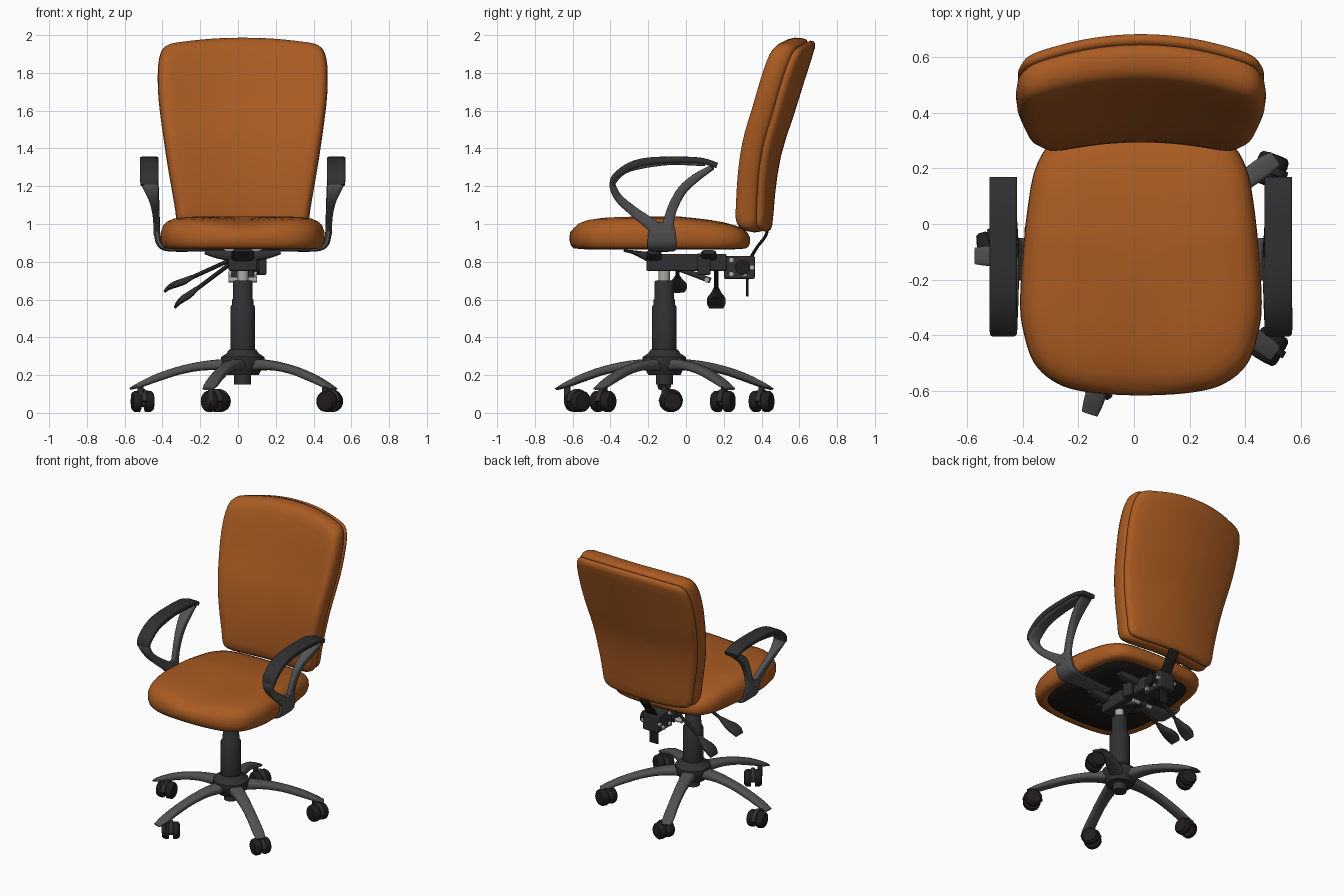
import bpy, bmesh, math
from mathutils import Vector, Matrix

if "Cube" in bpy.data.objects:
    bpy.data.objects.remove(bpy.data.objects["Cube"])

CX, CY = 0.025, -0.115          # chair axis

def mat(name, rgb):
    m = bpy.data.materials.new(name)
    m.diffuse_color = (*rgb, 1)
    m.use_nodes = True
    m.node_tree.nodes["Principled BSDF"].inputs["Base Color"].default_value = m.diffuse_color
    return m

ORANGE = mat("orange_fabric", (0.40, 0.105, 0.016))
DARK = mat("dark_plastic", (0.03, 0.03, 0.032))
GREY = mat("grey_plastic", (0.085, 0.085, 0.09))
BLACK = mat("black", (0.015, 0.013, 0.012))
STEEL = mat("steel", (0.4, 0.4, 0.38))

def finish(name, bm, m, angle=40, bevel=0):
    bmesh.ops.recalc_face_normals(bm, faces=bm.faces)
    me = bpy.data.meshes.new(name)
    bm.to_mesh(me)
    bm.free()
    ob = bpy.data.objects.new(name, me)
    bpy.context.collection.objects.link(ob)
    me.materials.append(m)
    bpy.ops.object.select_all(action='DESELECT')
    ob.select_set(True)
    bpy.context.view_layer.objects.active = ob
    if bevel:
        b = ob.modifiers.new("bevel", 'BEVEL')
        b.width, b.segments = bevel, 2
    bpy.ops.object.shade_smooth_by_angle(angle=math.radians(angle))
    return ob

def spline(pts, n, closed=False):
    pts = [Vector(p) for p in pts]
    L, out = len(pts), []
    get = (lambda i: pts[i % L]) if closed else (lambda i: pts[max(0, min(L - 1, i))])
    for i in range(L if closed else L - 1):
        a, b, c, d = get(i - 1), get(i), get(i + 1), get(i + 2)
        for k in range(n):
            t = k / n
            out.append(0.5 * (2*b + (c - a)*t + (2*a - 5*b + 4*c - d)*t*t + (3*b - a - 3*c + d)*t**3))
    return out if closed else out + [pts[-1]]

def lerp(tab, x):
    for (x0, y0), (x1, y1) in zip(tab, tab[1:]):
        if x <= x1:
            return y0 + (y1 - y0) * max(0, (x - x0) / (x1 - x0))
    return tab[-1][1]

def skin(bm, rings, caps):
    vs = [[bm.verts.new(p) for p in r] for r in rings]
    n = len(vs[0])
    for a, b in zip(vs, vs[1:]):
        for i in range(n):
            bm.faces.new((a[i], a[(i + 1) % n], b[(i + 1) % n], b[i]))
    for ring, cap in zip((vs[0], vs[-1]), caps):
        if cap is None:
            bm.faces.new(ring)
        else:
            c = bm.verts.new(cap)
            for i in range(n):
                bm.faces.new((ring[i], ring[(i + 1) % n], c))

# Rounded bar along a smooth path; stations are (x, y, z, half_width along side, half_thickness)
def sweep(name, stations, side, m, n=6, power=4, mtx=Matrix()):
    pts = spline(stations, n)
    pos = [p.to_3d() if len(p) == 3 else Vector(p[:3]) for p in pts]
    rings = []
    for i, p in enumerate(pos):
        T = (pos[min(i + 1, len(pos) - 1)] - pos[max(i - 1, 0)]).normalized()
        S = Vector(side)
        S = (S - T * S.dot(T)).normalized()
        N = T.cross(S)
        ring = []
        for k in range(16):
            c, s = math.cos(math.tau * (k + .5) / 16), math.sin(math.tau * (k + .5) / 16)
            f = lambda v: math.copysign(abs(v) ** (2 / power), v)
            ring.append(mtx @ (p + S * pts[i][3] * f(c) + N * pts[i][4] * f(s)))
        rings.append(ring)
    bm = bmesh.new()
    skin(bm, rings, (None, None))
    return finish(name, bm, m)

def lathe(name, prof, m, mtx=Matrix.Translation((CX, CY, 0)), seg=32):
    bm = bmesh.new()
    skin(bm, [[mtx @ Vector((r * math.cos(math.tau*k/seg), r * math.sin(math.tau*k/seg), z))
               for k in range(seg)] for r, z in prof], (None, None))
    return finish(name, bm, m)

def rod(name, a, b, r, m, seg=16):
    a, b = Vector(a), Vector(b)
    q = (b - a).to_track_quat('Z', 'Y').to_matrix().to_4x4()
    return lathe(name, [(r, 0), (r, (b - a).length)], m, Matrix.Translation(a) @ q, seg)

def box(name, x, y, z, m, bevel=0.008):
    bm = bmesh.new()
    bmesh.ops.create_cube(bm, size=1)
    for v in bm.verts:
        v.co = Vector([(r[0] + r[1]) / 2 + c * (r[1] - r[0]) for r, c in zip((x, y, z), v.co)])
    return finish(name, bm, m, bevel=bevel)

# Cushion: outline scaled through (scale, depth) profile and mapped to space
def cushion(name, half, centre, prof, place, m):
    loop = spline(half + [(-x, z) for x, z in half[-2:0:-1]], 5, True)
    c = Vector(centre)
    at = lambda t, d, p: place(*(c + (p - c) * t), d)
    bm = bmesh.new()
    skin(bm, [[at(t, d, p) for p in loop] for t, d in prof],
         (at(0, prof[0][1], c), at(0, prof[-1][1], c)))
    return finish(name, bm, m, 60)

# Seat
seat_half = [(0, -.617), (.18, -.607), (.30, -.575), (.385, -.50), (.425, -.38), (.435, -.28), (.425, -.1),
             (.405, .08), (.38, .2), (.33, .285), (.25, .322), (.12, .337), (0, .34)]
def seat_place(x, y, d):
    h = lerp([(-.6, .97), (-.35, 1), (-.05, 1), (.15, .88), (.34, .7)], y)
    dip = .022 * math.exp(-(x / .17) ** 2) * lerp([(-.55, 1), (-.1, 0)], y) if d > .1 else 0
    return Vector((CX + x, y, .868 + d * h - dip))
cushion("seat", seat_half, (0, -.14),
        [(.5, .008), (.84, .008), (.86, 0), (.95, .002), (.985, .02), (1, .05), (.995, .09), (.97, .122),
         (.92, .145), (.84, .16), (.7, .169), (.55, .172), (.4, .173), (.2, .173)], seat_place, ORANGE)
cushion("seat_board", seat_half, (0, -.14), [(.5, -.004), (.83, -.004), (.85, .006), (.5, .012)],
        lambda x, y, d: Vector((CX + x, y, .868 + d)), BLACK)

# Backrest: front and rear pads with a seam between
back_half = [(0, .955), (.2, .955), (.305, .965), (.345, 1.0), (.362, 1.1), (.405, 1.35), (.44, 1.6), (.45, 1.75),
             (.442, 1.87), (.405, 1.935), (.3, 1.958), (.15, 1.975), (0, 1.98)]
SEAM = spline([(.93, .408), (1.2, .43), (1.4, .465), (1.6, .53), (1.8, .592), (2.0, .658)], 8)
def back_place(x, z, d):
    slope = (lerp(SEAM, z + .05) - lerp(SEAM, z - .05)) / .1
    return Vector((CX + x, lerp(SEAM, z) - .07 * (x / .43) ** 2 - d, z + d * slope * .6))
cushion("backrest_front", back_half, (0, 1.47),
        [(.5, 0), (.965, 0), (.99, .012), (1, .04), (.99, .075), (.965, .1), (.92, .115), (.84, .122),
         (.7, .125), (.55, .126), (.4, .126), (.2, .126)], back_place, ORANGE)
cushion("backrest_rear", back_half, (0, 1.47),
        [(.5, 0), (.965, 0), (.985, -.01), (.985, -.025), (.965, -.038), (.92, -.044), (.8, -.046),
         (.6, -.046), (.4, -.046), (.2, -.046)], back_place, ORANGE)

# Armrests
for side, s in (("left", -1), ("right", 1)):
    M = Matrix.Translation((CX, 0, 0)) @ Matrix.Diagonal((s, 1, 1, 1))
    sweep(side + "_arm_bracket", [(.1, -.127, .868, .05, .012), (.28, -.127, .866, .065, .013),
          (.40, -.127, .87, .076, .014), (.44, -.127, .895, .077, .016), (.452, -.127, .94, .075, .017),
          (.455, -.13, .985, .068, .017), (.456, -.132, 1.01, .05, .016)], (0, 1, 0), GREY, mtx=M)
    sweep(side + "_arm_front_strut", [(.455, -.145, .96, .017, .04), (.456, -.195, 1.005, .017, .032),
          (.46, -.275, 1.065, .019, .026), (.47, -.35, 1.13, .026, .022), (.485, -.385, 1.19, .04, .018),
          (.495, -.378, 1.23, .045, .014), (.495, -.3, 1.29, .04, .014), (.495, -.1, 1.325, .04, .014),
          (.495, .1, 1.318, .04, .012)], (1, 0, 0), GREY, mtx=M)
    sweep(side + "_arm_rear_strut", [(.455, -.1, .96, .017, .035), (.456, -.088, 1.03, .017, .028),
          (.46, -.065, 1.1, .019, .026), (.47, -.015, 1.185, .026, .025), (.485, .06, 1.25, .036, .022),
          (.495, .14, 1.3, .042, .014)], (1, 0, 0), GREY, mtx=M)
    sweep(side + "_arm_pad", [(.495, -.394, 1.205, .046, .012), (.495, -.375, 1.25, .05, .017),
          (.495, -.3, 1.305, .05, .02), (.495, -.2, 1.332, .05, .02), (.495, -.05, 1.34, .05, .017),
          (.495, .08, 1.335, .05, .016), (.495, .165, 1.31, .05, .015)], (1, 0, 0), DARK, power=6, mtx=M)

# Column and hub
lathe("hub", [(.045, .15), (.045, .2), (.085, .2), (.1, .23), (.118, .26), (.115, .295), (.085, .315), (.072, .335),
              (.065, .335)], DARK)
lathe("gas_column", [(.06, .3), (.066, .33), (.066, .56), (.056, .575), (.056, .60), (.052, .605), (.052, .69),
                     (.046, .7)], DARK)
lathe("piston", [(.03, .69), (.03, .77)], STEEL)

# Five legs and twin-wheel casters: angle, wheel centre, axle heading
for i, (ang, wx, wy, yaw) in enumerate([(36, .49, .195, 70), (108, -.105, .4, 70), (180, -.505, -.08, 10),
                                        (252, -.125, -.575, 35), (324, .485, -.44, 60)]):
    M = Matrix.Translation((CX, CY, 0)) @ Matrix.Rotation(math.radians(ang), 4, 'Z')
    sweep(f"base_leg_{i}", [(.06, 0, .255, .05, .034), (.2, 0, .25, .041, .025), (.33, 0, .226, .036, .022),
          (.45, 0, .187, .035, .021), (.54, 0, .15, .037, .015), (.597, 0, .127, .03, .006)],
          (0, 1, 0), GREY, power=3, mtx=M)
    foot = M @ Vector((.54, 0, 0))
    rod(f"caster_stem_{i}", (foot.x, foot.y, .06), (foot.x, foot.y, .15), .016, DARK)
    W = Matrix.Translation((wx, wy, .061)) @ Matrix.Rotation(math.radians(yaw), 4, 'Z')
    for k, s in enumerate((-1, 1)):
        lathe(f"caster_wheel_{i}_{k}", [(.035, .012), (.055, .014), (.057, .022), (.055, .045), (.046, .056),
              (.02, .059)], BLACK, W @ Matrix.Rotation(s * math.pi / 2, 4, 'Y'), 24)
    rod(f"caster_axle_{i}", W @ Vector((-.03, 0, 0)), W @ Vector((.03, 0, 0)), .03, DARK)
    sweep(f"caster_hood_{i}", [tuple(W @ Vector((0, .058*math.cos(a), .058*math.sin(a)))) + (.014, .008)
          for a in (0, .8, 1.57, 2.35, 3.14)], W.to_3x3() @ Vector((1, 0, 0)), DARK)

# Tilt mechanism under the seat
box("mechanism_housing", (CX-.075, CX+.075), (-.21, .215), (.752, .842), DARK)
for k, y in enumerate((-.17, .12)):
    sweep(f"seat_support_{k}", [(CX-.2, y, .852, .03, .012), (CX-.12, y, .838, .04, .024), (CX, y, .83, .04, .03),
          (CX+.12, y, .838, .04, .024), (CX+.2, y, .852, .03, .012)], (0, 1, 0), DARK)
sweep("front_support_tongue", [(CX, -.33, .86, .05, .006), (CX, -.27, .848, .06, .012), (CX, -.18, .82, .06, .03)],
      (1, 0, 0), DARK)
sweep("tilt_link", [(CX, -.05, .765, .035, .012), (CX, .04, .735, .03, .015), (CX, .13, .70, .025, .015)],
      (1, 0, 0), DARK)
box("tension_block", (CX+.085, CX+.125), (.06, .13), (.73, .845), DARK)
for k, (y, z) in enumerate([(.11, .705), (.24, .735), (.24, .81), (.31, .735), (.35, .77)]):
    rod(f"pivot_pin_{k}", (CX-.075, y, z), (CX+.075, y, z), .014, STEEL)
box("back_hinge", (CX-.06, CX+.06), (.2, .365), (.71, .83), DARK)
rod("hinge_knob", (CX+.03, .3, .77), (CX+.1, .3, .77), .04, BLACK, 20)
sweep("back_post", [(CX, .325, .615, .035, .006), (CX, .325, .72, .035, .008), (CX, .335, .8, .04, .009),
      (CX, .375, .875, .04, .008), (CX, .425, .945, .04, .008), (CX, .43, 1.02, .04, .008)], (1, 0, 0), BLACK)

# Levers with paddle ends
for k, (y, a, b, c) in enumerate([(.16, (-.04, .79), (-.24, .64), (-.335, .56)),
                                  (-.045, (-.04, .81), (-.27, .705), (-.39, .645))]):
    rod(f"lever_rod_{k}", (a[0], y, a[1]), (b[0], y, b[1]), .011, BLACK)
    P = lambda t, dz, w, h: (b[0] + (c[0]-b[0])*t, y, b[1] + (c[1]-b[1])*t + dz, w, h)
    sweep(f"lever_paddle_{k}", [P(-.25, 0, .014, .012), P(.15, 0, .03, .018), P(.5, .006, .047, .018),
          P(.8, .006, .05, .013), P(1, -.005, .038, .006)], (0, 1, 0), DARK, power=3)
